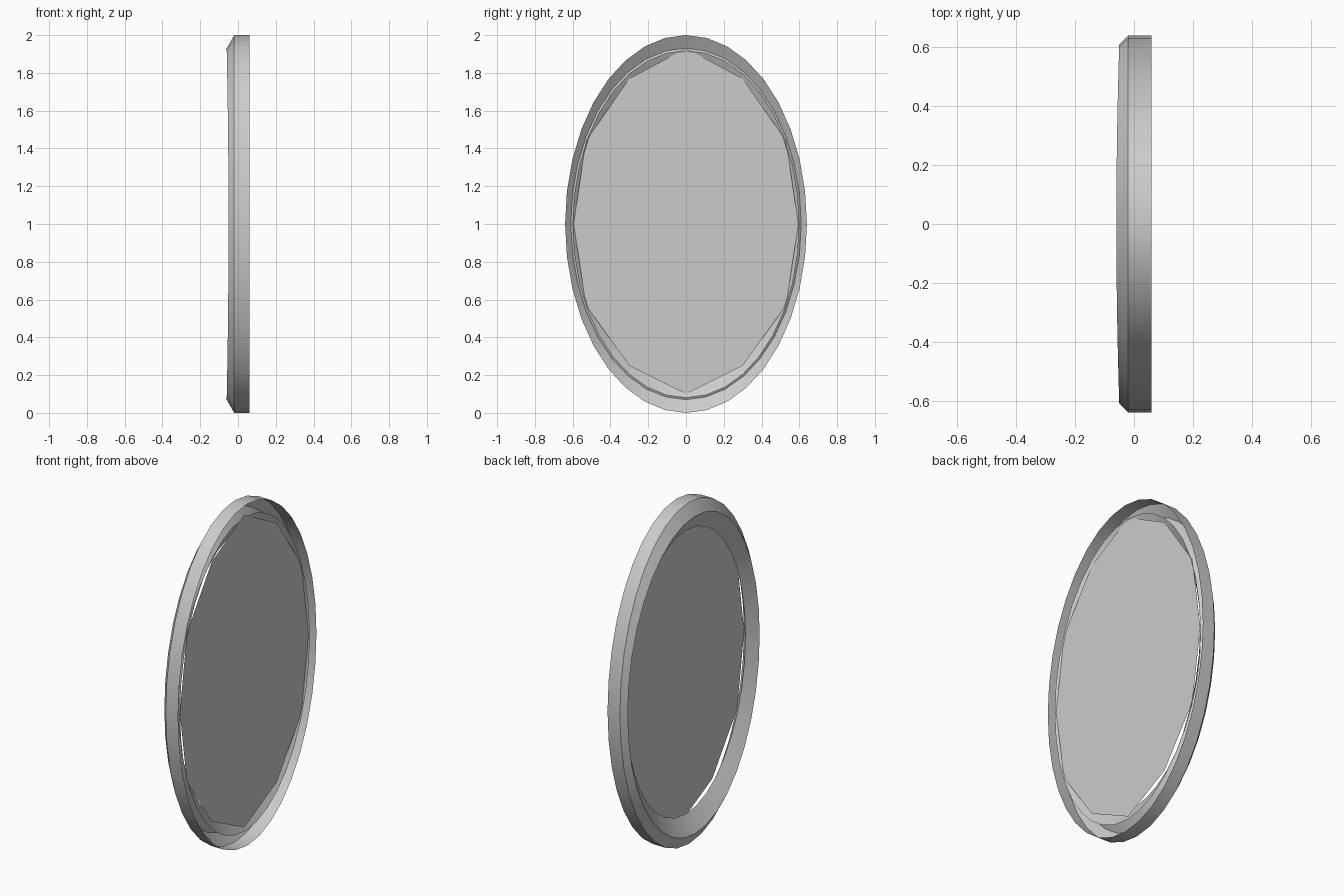
import bpy, math

if "Cube" in bpy.data.objects:
    bpy.data.objects.remove(bpy.data.objects["Cube"])


def make(name, verts, faces):
    mesh = bpy.data.meshes.new(name)
    mesh.from_pydata(verts, [], faces)
    mesh.update()
    ob = bpy.data.objects.new(name, mesh)
    bpy.context.collection.objects.link(ob)
    return ob


# Oval frame: open-backed shell, profile points are (x at top, x at side, y radius, z radius)
N = 36
profile = [(0.06, 0.06, 0.64, 1.0), (-0.02, -0.02, 0.64, 1.0),
           (-0.06, -0.05, 0.61, 0.93), (0.0, 0.0, 0.55, 0.83),
           (0.045, 0.045, 0.60, 0.92)]
verts, faces = [], []
for xt, xs, ry, rz in profile:
    for i in range(N):
        a = 2 * math.pi * i / N
        s, c = math.sin(a), math.cos(a)
        verts.append((xt * c * c + xs * s * s, ry * s, 1 + rz * c))
for r in range(len(profile) - 1):
    for i in range(N):
        j = (i + 1) % N
        faces.append((r * N + i, r * N + j, (r + 1) * N + j, (r + 1) * N + i))
frame = make("oval_frame", verts, faces)
bpy.context.view_layer.objects.active = frame
frame.select_set(True)
bpy.ops.object.shade_smooth_by_angle(angle=math.radians(30))

# Twelve-sided mirror pane
half = [(0, 1.93), (0.30, 1.77), (0.53, 1.44), (0.595, 1.0),
        (0.53, 0.57), (0.30, 0.25), (0, 0.10)]
outline = half + [(-y, z) for y, z in reversed(half[1:-1])]
make("mirror_pane", [(0.04, y, z) for y, z in outline],
     [tuple(reversed(range(len(outline))))])
